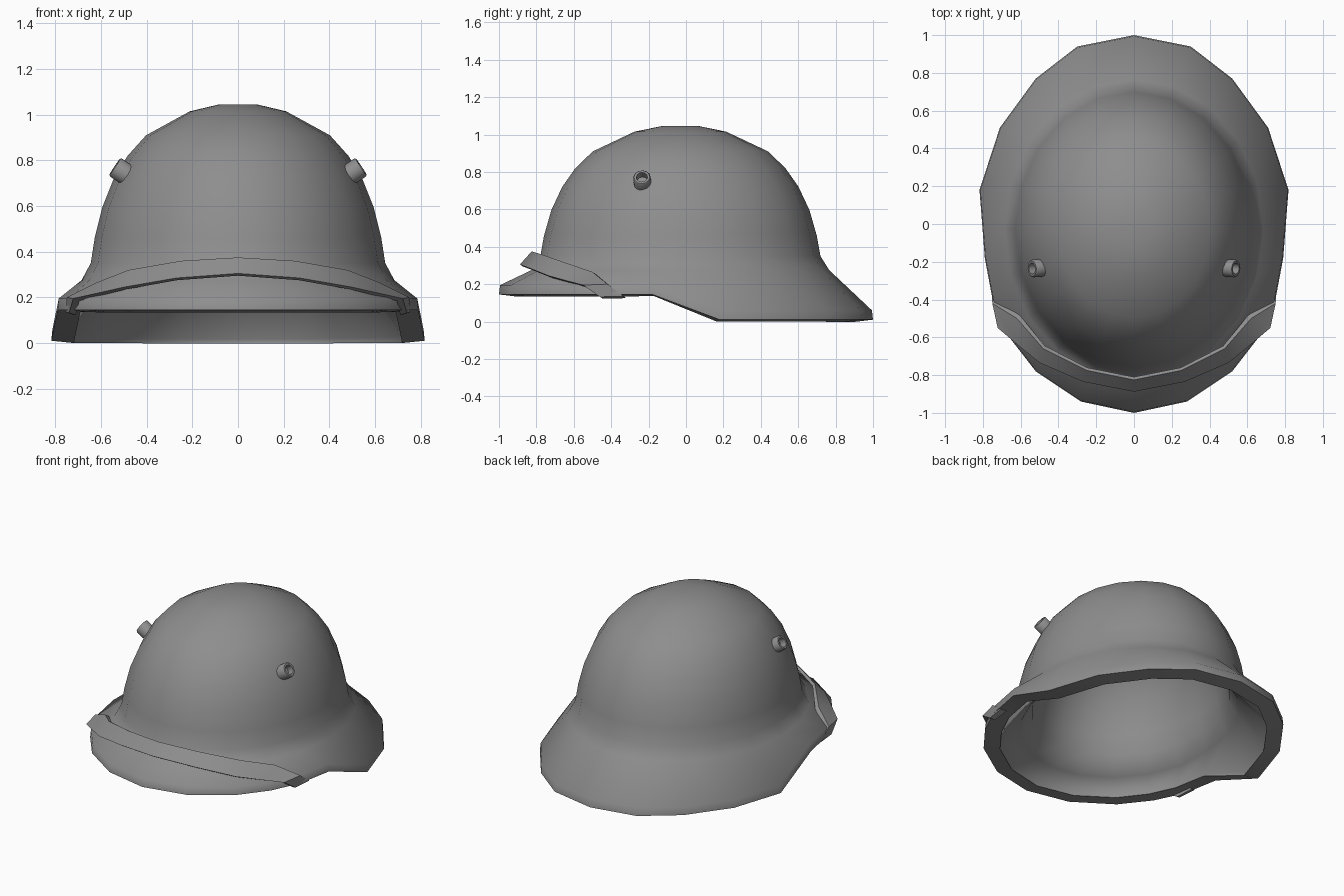
import bpy, bmesh, math
from mathutils import Vector

cube = bpy.data.objects.get("Cube")
if cube:
    bpy.data.objects.remove(cube)

steel = bpy.data.materials.new("steel_grey")
steel.use_nodes = True
GREY = (0.27, 0.27, 0.27, 1)
steel.diffuse_color = GREY
steel.node_tree.nodes["Principled BSDF"].inputs["Base Color"].default_value = GREY


def finish(name, bm, angle):
    bmesh.ops.recalc_face_normals(bm, faces=bm.faces)
    mesh = bpy.data.meshes.new(name)
    bm.to_mesh(mesh)
    bm.free()
    mesh.materials.append(steel)
    obj = bpy.data.objects.new(name, mesh)
    bpy.context.collection.objects.link(obj)
    bpy.ops.object.select_all(action='DESELECT')
    bpy.context.view_layer.objects.active = obj
    obj.select_set(True)
    bpy.ops.object.shade_smooth_by_angle(angle=math.radians(angle))
    return obj


def bridge(bm, rings):
    """Join successive closed rings of points with quads; return the vertex rings."""
    loops = [[bm.verts.new(p) for p in ring] for ring in rings]
    for a, b in zip(loops, loops[1:]):
        n = len(a)
        for i in range(n):
            j = (i + 1) % n
            bm.faces.new((a[i], a[j], b[j], b[i]))
    return loops


# Helmet shell: rim outline from the back round to the front, then mirrored
SEGMENTS = 20
half = [(0, 1), (.3, .94), (.52, .77), (.71, .51), (.818, .18), (.79, -.18),
        (.745, -.42), (.66, -.6), (.52, -.78), (.28, -.94), (0, -1)]
outline = half + [(-x, y) for x, y in half[-2:0:-1]]


def rim(scale, lift):
    return [(x * scale, y * scale, (.01 if y > 0 else .145) + lift) for x, y in outline]


def dome(rx, z):
    return [(1.008 * rx * math.sin(a), -.03 + 1.17 * rx * math.cos(a), z)
            for a in (i * math.tau / SEGMENTS for i in range(SEGMENTS))]


profile = [(.68, .275), (.64, .35), (.623, .46), (.59, .595), (.54, .72),
           (.48, .82), (.40, .91), (.21, 1.015), (.085, 1.045)]
bm = bmesh.new()
loops = bridge(bm, [rim(1, 0), rim(.994, .05)] + [dome(r, z) for r, z in profile])
bm.faces.new(loops[-1])
for edge in bm.edges:
    if edge.is_boundary:
        edge.smooth = False
shell = finish("helmet_shell", bm, 80)
wall = shell.modifiers.new("wall_thickness", 'SOLIDIFY')
wall.thickness = .1
wall.offset = -1

# Brow band: a thin strip standing off the front brim, from centre to tip
upper = [(0, -.825, .375), (.25, -.775, .36), (.48, -.66, .32),
         (.62, -.5, .265), (.75, -.42, .2), (.755, -.335, .135)]
lower = [(0, -.888, .305), (.27, -.835, .285), (.5, -.735, .245),
         (.61, -.645, .22), (.722, -.55, .195), (.74, -.46, .132)]


def mirrored(points):
    return [Vector((-x, y, z)) for x, y, z in points[:0:-1]] + [Vector(p) for p in points]


def inset(points):
    return [p + Vector((-.07 * p.x ** 3, .015, -.01)) for p in points]


top, bottom = mirrored(upper), mirrored(lower)
bm = bmesh.new()
loops = bridge(bm, zip(top, bottom, inset(bottom), inset(top)))
bm.faces.new(loops[0])
bm.faces.new(loops[-1])
finish("brow_band", bm, 30)

# Side lugs: short hollow studs leaning outward
stud = [(.047, -.06), (.047, .025), (.042, .031), (.03, .031), (.028, -.01)]
for side, name in ((1, "left_lug"), (-1, "right_lug")):
    turn = Vector((.83 * side, -.06, .55)).to_track_quat('Z', 'Y')
    base = Vector((.514 * side, -.234, .755))
    circles = [[base + turn @ Vector((r * math.cos(a), r * math.sin(a), h))
                for a in (i * math.tau / 12 for i in range(12))] for r, h in stud]
    bm = bmesh.new()
    loops = bridge(bm, circles)
    bm.faces.new(loops[0])
    bm.faces.new(loops[-1])
    finish(name, bm, 40)
